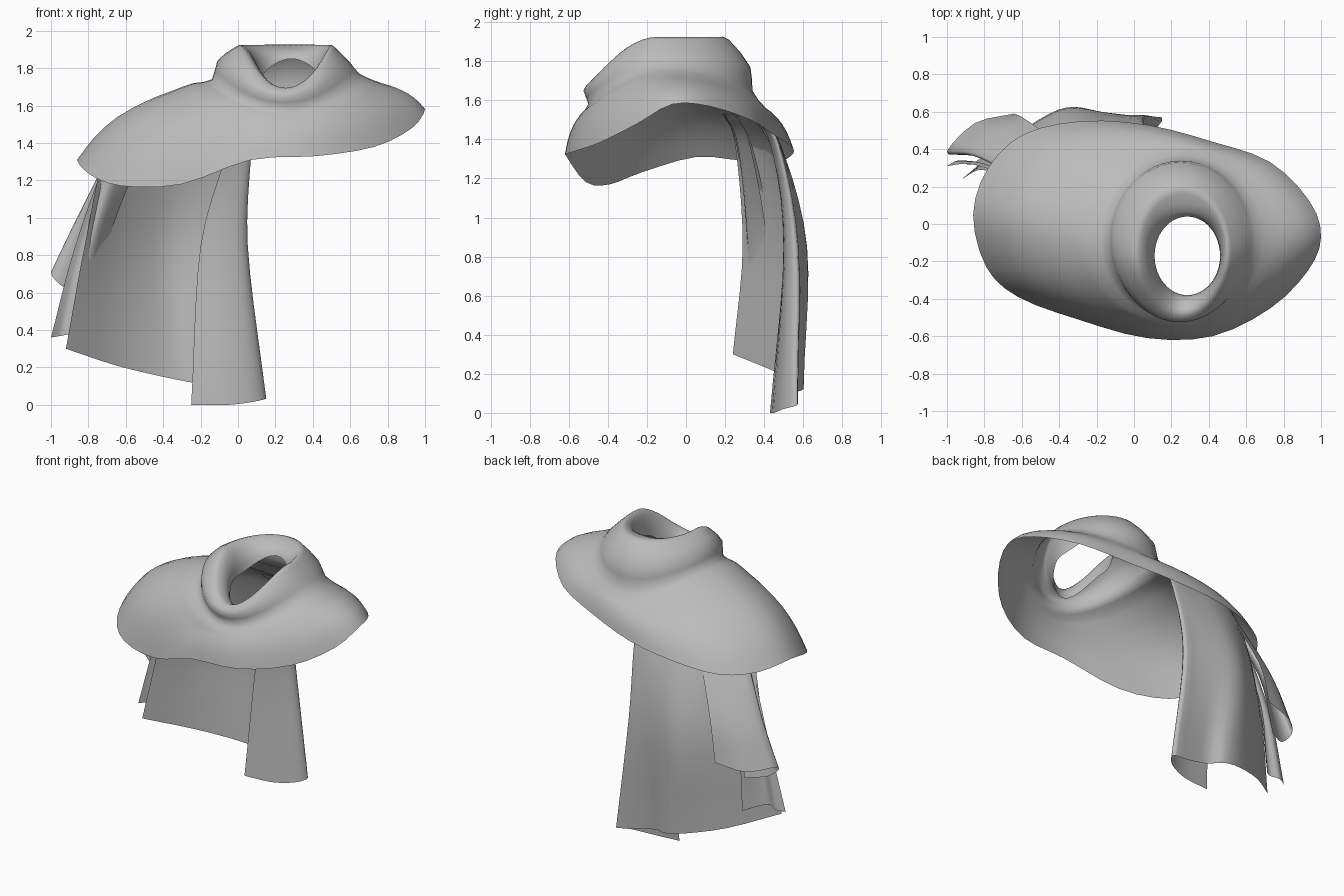
import bpy, bmesh, math
from mathutils import Vector

if "Cube" in bpy.data.objects:
    bpy.data.objects.remove(bpy.data.objects["Cube"])

GREY = (0.5, 0.5, 0.5, 1.0)
cloth = bpy.data.materials.new("grey cloth")
cloth.use_nodes = True
cloth.diffuse_color = GREY
cloth.node_tree.nodes["Principled BSDF"].inputs["Base Color"].default_value = GREY


def spline(points, steps, closed=False):
    """Smooth curve through points, with a number of steps per span."""
    pts = [Vector(p) for p in points]
    n = len(pts)

    def at(i):
        if closed:
            return pts[i % n]
        if i < 0:
            return 2 * pts[0] - pts[1]
        if i >= n:
            return 2 * pts[-1] - pts[-2]
        return pts[i]

    out = []
    for i in range(n if closed else n - 1):
        a, b, c, d = (at(i + k) for k in (-1, 0, 1, 2))
        for s in range(steps):
            t = s / steps
            out.append(0.5 * (2 * b + (c - a) * t + (2 * a - 5 * b + 4 * c - d) * t ** 2
                              + (3 * b - a - 3 * c + d) * t ** 3))
    if not closed:
        out.append(pts[-1])
    return out


def loft(name, rows, steps, closed=False):
    """Skin a cloth sheet over matching rows of points."""
    columns = [spline(col, steps) for col in zip(*rows)]
    bm = bmesh.new()
    grid = [[bm.verts.new(p) for p in col] for col in columns]
    count = len(grid)
    for i in range(count if closed else count - 1):
        left, right = grid[i], grid[(i + 1) % count]
        for j in range(len(left) - 1):
            bm.faces.new((left[j], right[j], right[j + 1], left[j + 1]))
    mesh = bpy.data.meshes.new(name)
    bm.to_mesh(mesh)
    bm.free()
    mesh.materials.append(cloth)
    mesh.shade_smooth()
    obj = bpy.data.objects.new(name, mesh)
    bpy.context.collection.objects.link(obj)
    return obj


SEGMENTS = 48


def ring(x0, x1, y0, y1, z_left, z_right, z_front, z_back):
    """Tilted oval given by its extents and the height at its four sides."""
    points = []
    for k in range(SEGMENTS):
        a = math.tau * k / SEGMENTS
        c, s = math.cos(a), math.sin(a)
        side = z_right if c > 0 else z_left
        end = z_back if s > 0 else z_front
        points.append(Vector(((x0 + x1) / 2 + c * (x1 - x0) / 2,
                              (y0 + y1) / 2 + s * (y1 - y0) / 2,
                              side * c * c + end * s * s)))
    return points


# Cowl: lopsided hem, sloping shoulders, rolled collar
hem = spline([(1, -.07, 1.58), (.94, .12, 1.57), (.73, .33, 1.5), (.42, .44, 1.43),
              (.07, .53, 1.37), (-.28, .55, 1.33), (-.59, .48, 1.29), (-.78, .3, 1.29),
              (-.86, .05, 1.31), (-.79, -.23, 1.23), (-.62, -.39, 1.17), (-.3, -.51, 1.18),
              (.07, -.61, 1.31), (.42, -.6, 1.33), (.73, -.45, 1.38), (.93, -.25, 1.48)],
             3, closed=True)
base = ring(-.24, .74, -.54, .4, 1.72, 1.73, 1.53, 1.57)
rows = [hem]
for t in (.85, .65, .4, .2):
    drop = .55 * t + .45 * t ** 4
    rows.append([Vector((b.x + (h.x - b.x) * t, b.y + (h.y - b.y) * t,
                         b.z + (h.z - b.z) * drop)) for b, h in zip(base, hem)])
rows += [base,
         ring(-.14, .65, -.5, .34, 1.74, 1.77, 1.58, 1.65),    # crease under the collar
         ring(-.11, .6, -.525, .33, 1.84, 1.83, 1.65, 1.77),   # collar roll
         ring(-.02, .52, -.49, .22, 1.91, 1.91, 1.69, 1.91),   # crest
         ring(.03, .49, -.45, .16, 1.92, 1.92, 1.69, 1.92),
         ring(.09, .465, -.395, .07, 1.84, 1.84, 1.65, 1.89),
         ring(.11, .46, -.38, .04, 1.74, 1.74, 1.58, 1.85)]    # neck hole
loft("cowl", rows, 2, closed=True)


def level(points, z):
    return [(x, y, z) for x, y in points]


def hanging(name, top, middle, bottom, top_z, middle_z):
    """Tail of cloth gathered under the cowl and falling to its bottom edge."""
    tucked = [(x * .75, y * .75, 1.53) for x, y in top]
    rows = [tucked, level(top, top_z), level(middle, middle_z), bottom]
    loft(name, [spline(row, 3) for row in rows], 5)


# Main tail, folded over on itself at its left edge
hanging("long_tail",
        [(-.05, .43), (0, .44), (.05, .45), (.07, .47), (0, .48),
         (-.1, .48), (-.25, .48), (-.4, .45), (-.55, .38), (-.7, .25)],
        [(-.2, .5), (-.08, .5), (.02, .52), (.05, .57), (-.05, .58),
         (-.18, .6), (-.33, .62), (-.46, .58), (-.65, .45), (-.82, .29)],
        [(-.25, .43, 0), (-.05, .45, 0), (.1, .5, .02), (.15, .57, .04), (.02, .56, .06),
         (-.15, .55, .1), (-.25, .6, .12), (-.4, .58, .15), (-.65, .46, .21), (-.92, .24, .3)],
        1.38, .85)

# Two shorter tails on the right
hanging("short_tail",
        [(-.42, .44), (-.54, .39), (-.67, .29), (-.62, .28), (-.5, .34)],
        [(-.58, .56), (-.73, .5), (-.86, .38), (-.8, .36), (-.7, .42)],
        [(-.64, .59, .72), (-.85, .54, .69), (-1, .39, .71), (-.92, .38, .62), (-.78, .46, .6)],
        1.36, 1)
hanging("middle_tail",
        [(-.68, .26), (-.65, .27), (-.6, .27), (-.5, .33)],
        [(-.87, .32), (-.83, .33), (-.78, .32), (-.7, .42)],
        [(-1, .31, .36), (-.94, .34, .37), (-.86, .32, .38), (-.75, .44, .35)],
        1.36, .85)
